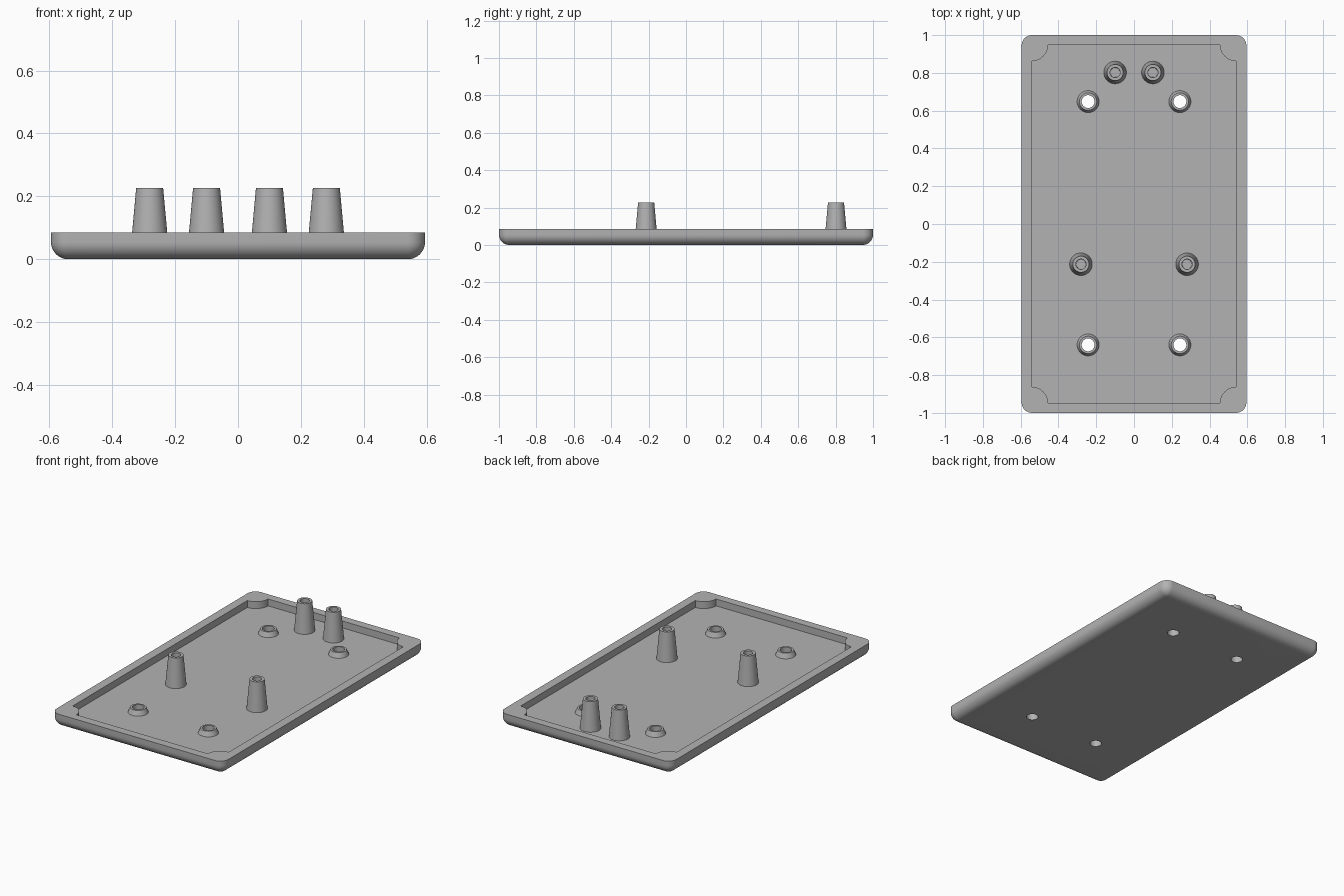
import bpy, bmesh
from math import cos, sin, pi
from mathutils import Vector

cube = bpy.data.objects.get("Cube")
if cube:
    bpy.data.objects.remove(cube, do_unlink=True)

W, L, H = 0.595, 1.0, 0.085        # half width, half length, height
FLOOR, R = 0.042, 0.055            # tray floor level, outer rounding
PW, PL, PR = 0.54, 0.948, 0.085    # pocket half sizes, corner pad radius
HOLE = 0.034

grey = bpy.data.materials.new("plain grey")
grey.use_nodes = True
grey.diffuse_color = (0.45, 0.45, 0.45, 1)
grey.node_tree.nodes["Principled BSDF"].inputs["Base Color"].default_value = (0.45, 0.45, 0.45, 1)


def make(name, bm):
    bmesh.ops.recalc_face_normals(bm, faces=bm.faces)
    mesh = bpy.data.meshes.new(name)
    bm.to_mesh(mesh)
    bm.free()
    mesh.materials.append(grey)
    ob = bpy.data.objects.new(name, mesh)
    bpy.context.collection.objects.link(ob)
    return ob


def loft(name, loops, cap_start=True, cap_end=True):
    """Bridge equal-length loops of points and cap the ends."""
    bm = bmesh.new()
    rings = [[bm.verts.new(p) for p in loop] for loop in loops]
    n = len(rings[0])
    for a, b in zip(rings, rings[1:]):
        for i in range(n):
            j = (i + 1) % n
            bm.faces.new((a[i], a[j], b[j], b[i]))
    if cap_start:
        bm.faces.new(rings[0][::-1])
    if cap_end:
        bm.faces.new(rings[-1])
    return make(name, bm)


def corner_loop(cx, cy, r, z, concave=False, steps=10):
    """Rectangle outline whose corners are arcs, bulging out or scooped in."""
    pts = []
    for k, (sx, sy) in enumerate([(1, 1), (-1, 1), (-1, -1), (1, -1)]):
        for i in range(steps + 1):
            t = i / steps * pi / 2
            a = k * pi / 2 + (1.5 * pi - t if concave else t)
            pts.append(Vector((sx * cx + r * cos(a), sy * cy + r * sin(a), z)))
    return pts


def circle(r, z, x=0, y=0, n=48):
    return [Vector((x + r * cos(2 * pi * i / n), y + r * sin(2 * pi * i / n), z))
            for i in range(n)]


def smooth(ob):
    bpy.ops.object.select_all(action="DESELECT")
    ob.select_set(True)
    bpy.context.view_layer.objects.active = ob
    bpy.ops.object.shade_smooth_by_angle(angle=pi / 6)


def cut(ob, cutter):
    mod = ob.modifiers.new("cut", "BOOLEAN")
    mod.operation, mod.solver, mod.object = "DIFFERENCE", "EXACT", cutter
    bpy.context.view_layer.objects.active = ob
    bpy.ops.object.modifier_apply(modifier=mod.name)
    bpy.data.objects.remove(cutter, do_unlink=True)


# Tray body with a rounded underside
loops = []
for i in range(11):
    t = i / 10 * pi / 2
    loops.append(corner_loop(W - R, L - R, max(R * sin(t), 0.001), R - R * cos(t)))
loops.append(corner_loop(W - R, L - R, R, H))
tray = loft("tray", loops)

# Pocket with round pads left standing in the corners
cut(tray, loft("pocket_cutter", [corner_loop(PW, PL, PR, z, True) for z in (FLOOR, H + 0.1)]))

# Screw collars with holes through the tray
for x in (-0.243, 0.243):
    for y, place in ((-0.64, "front"), (0.648, "back")):
        cut(tray, loft("hole_cutter", [circle(HOLE, z, x, y) for z in (-0.1, 0.2)]))
        side = "left" if x > 0 else "right"
        collar = loft(f"screw_collar_{place}_{side}",
                      [circle(r, z) for r, z in ((0.059, FLOOR - 0.002), (0.046, 0.072),
                                                 (HOLE, 0.072), (HOLE, FLOOR - 0.002))],
                      False, False)
        collar.location = (x, y, 0)
        smooth(collar)
smooth(tray)

# Tall tapered posts with blind bores
for x0, y, place in ((0.281, -0.213, "middle"), (0.10, 0.802, "back")):
    for sign, side in ((1, "left"), (-1, "right")):
        post = loft(f"post_{place}_{side}",
                    [circle(r, z) for r, z in ((0.060, FLOOR - 0.002), (0.043, 0.226),
                                               (0.027, 0.226), (0.025, 0.06))],
                    False, True)
        post.location = (sign * x0, y, 0)
        smooth(post)
